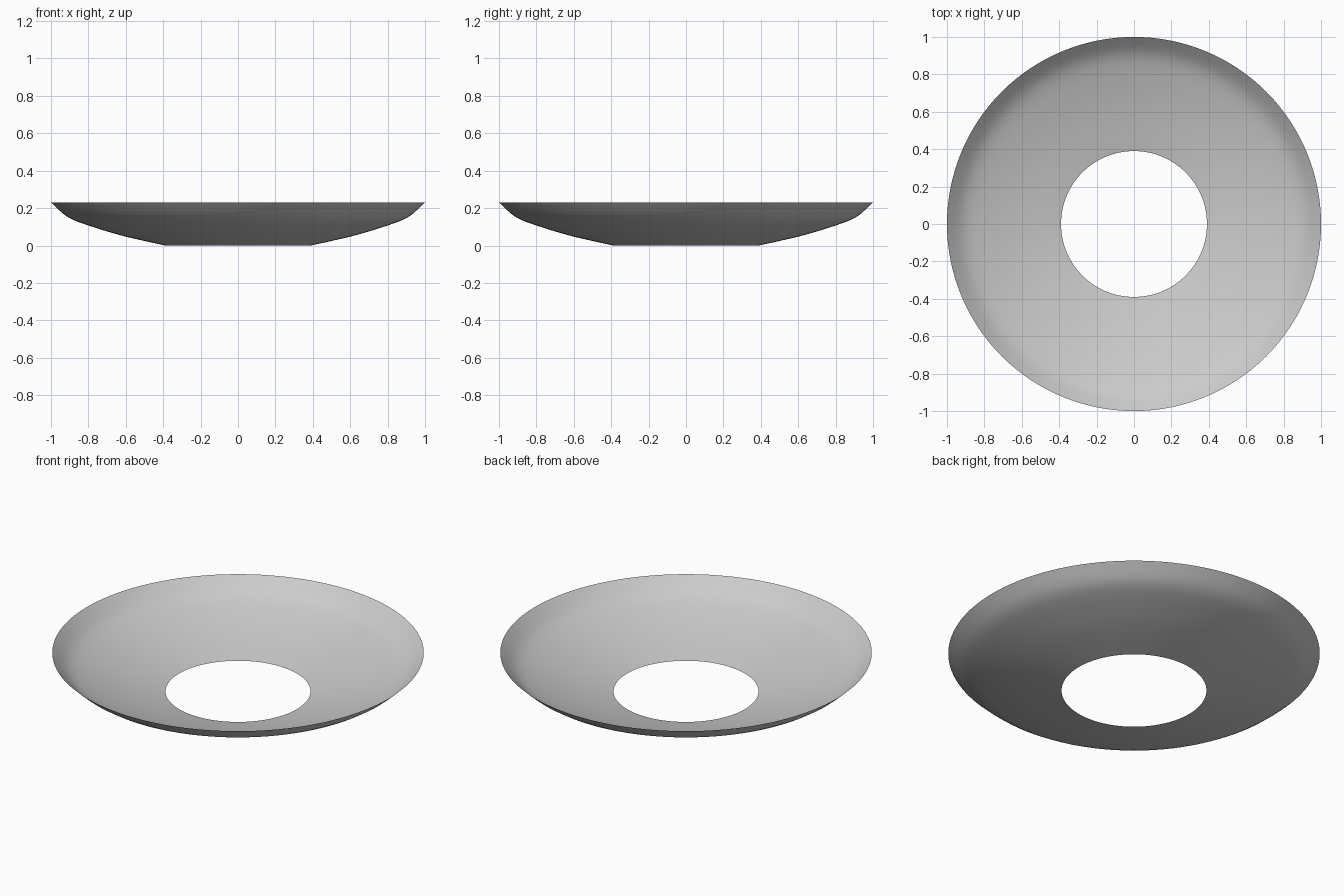
import bpy, bmesh
from math import tau
from mathutils import Vector

if "Cube" in bpy.data.objects:
    bpy.data.objects.remove(bpy.data.objects["Cube"])

SEGMENTS = 128

# Half profile of the dish: (radius, height) from the hole edge to the rim
profile = [(0.39, 0.0), (0.49, 0.022), (0.60, 0.047), (0.70, 0.075),
           (0.80, 0.107), (0.86, 0.128), (0.90, 0.146), (0.93, 0.166),
           (0.96, 0.192), (1.0, 0.23)]

# Dish shell: thin open sheet revolved around z
bm = bmesh.new()
verts = [bm.verts.new((r, 0, z)) for r, z in profile]
edges = [bm.edges.new(pair) for pair in zip(verts, verts[1:])]
bmesh.ops.spin(bm, geom=verts + edges, cent=Vector(), axis=(0, 0, 1),
               angle=tau, steps=SEGMENTS)
bmesh.ops.remove_doubles(bm, verts=bm.verts, dist=1e-4)
bmesh.ops.recalc_face_normals(bm, faces=bm.faces)
bm.faces.ensure_lookup_table()
if bm.faces[0].normal.z < 0:
    bmesh.ops.reverse_faces(bm, faces=bm.faces)
for face in bm.faces:
    face.smooth = True

mesh = bpy.data.meshes.new("dish_shell")
bm.to_mesh(mesh)
bm.free()
bpy.context.collection.objects.link(bpy.data.objects.new("dish_shell", mesh))
